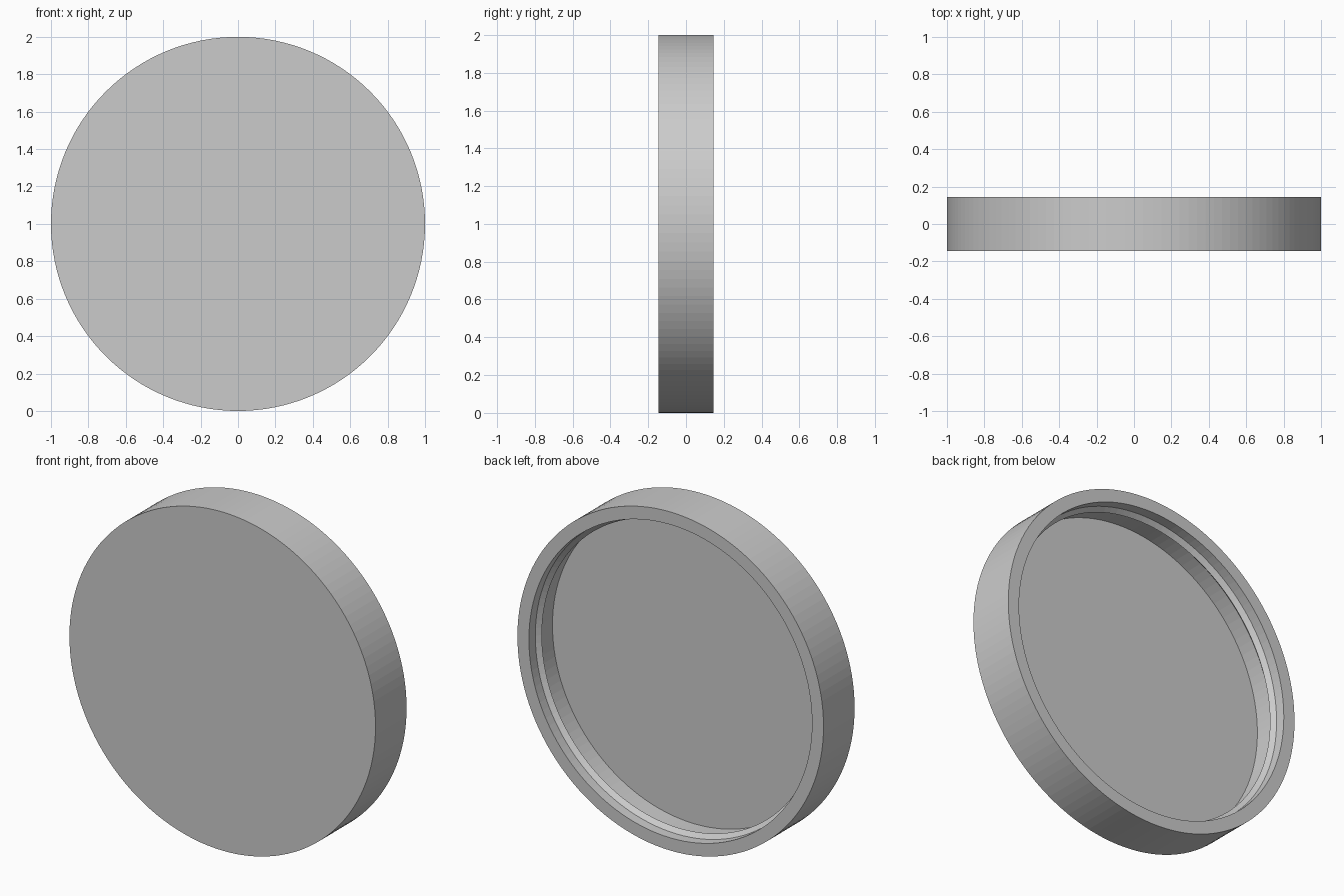
import bpy, bmesh, math
from mathutils import Matrix, Vector

if "Cube" in bpy.data.objects:
    bpy.data.objects.remove(bpy.data.objects["Cube"])

SEGMENTS = 128

# Lid cross-section as (radius, y): front face, outer wall, rim, inner snap ridge, recessed floor
profile = [
    (0.0, -0.145), (1.0, -0.145), (1.0, 0.145), (0.925, 0.145),
    (0.925, 0.085), (0.90, 0.06), (0.925, 0.035),
    (0.925, -0.075), (0.0, -0.075),
]

bm = bmesh.new()
verts = [bm.verts.new((r, y, 0)) for r, y in profile]
edges = [bm.edges.new(pair) for pair in zip(verts, verts[1:])]

# Revolve the section about the y axis
bmesh.ops.spin(bm, geom=verts + edges, cent=(0, 0, 0), axis=(0, 1, 0),
               angle=math.tau, steps=SEGMENTS, use_duplicate=False)
bmesh.ops.remove_doubles(bm, verts=bm.verts, dist=1e-4)
bmesh.ops.recalc_face_normals(bm, faces=bm.faces)

# Stand the lid on the ground
bmesh.ops.transform(bm, matrix=Matrix.Translation(Vector((0, 0, 1))), verts=bm.verts)

mesh = bpy.data.meshes.new("round_lid")
bm.to_mesh(mesh)
bm.free()
lid = bpy.data.objects.new("round_lid", mesh)
bpy.context.collection.objects.link(lid)
